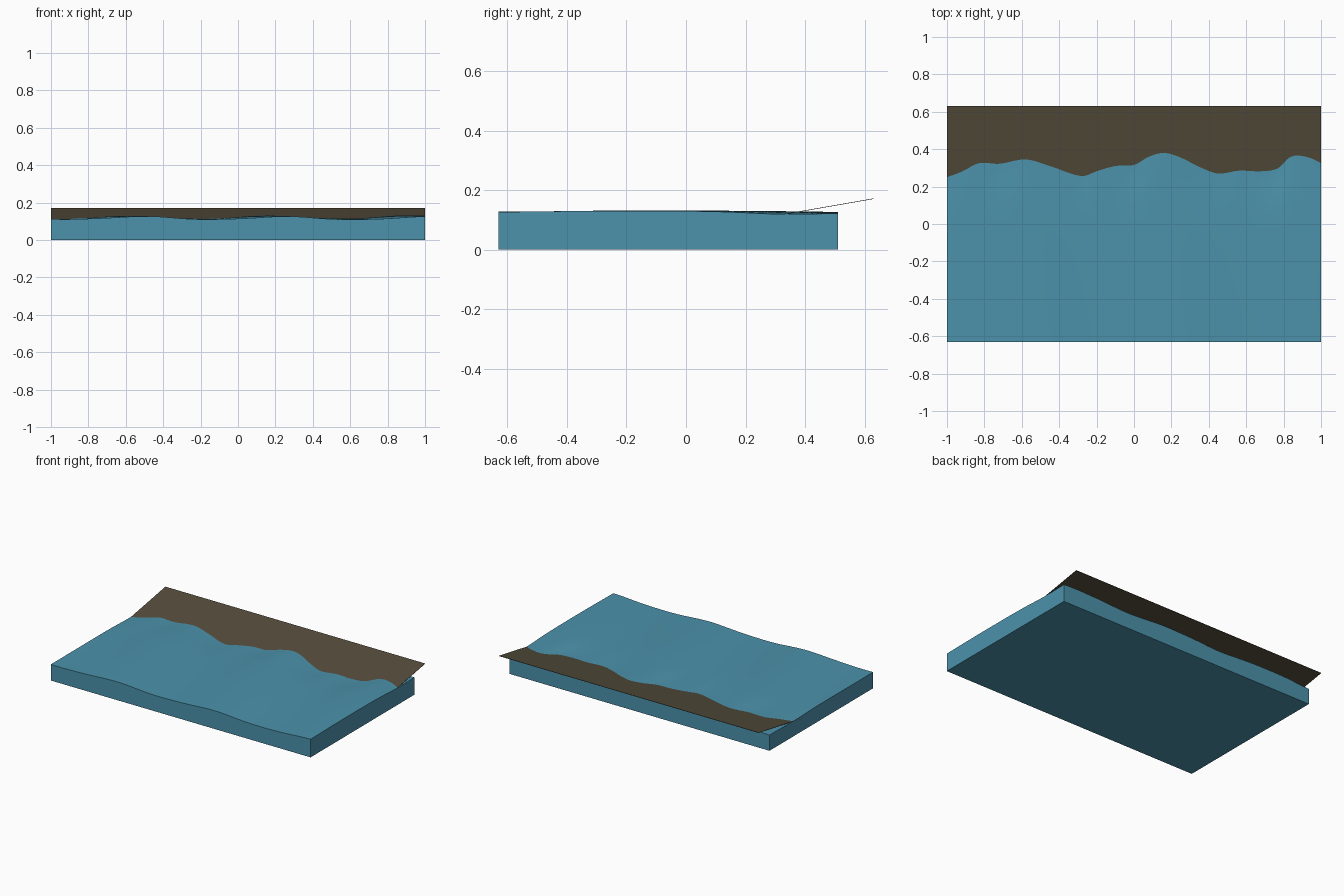
import bpy, bmesh, math

if "Cube" in bpy.data.objects:
    bpy.data.objects.remove(bpy.data.objects["Cube"])

def material(name, srgb):
    m = bpy.data.materials.new(name)
    m.diffuse_color = [((c / 255 + 0.055) / 1.055) ** 2.4 for c in srgb] + [1]
    m.use_nodes = True
    m.node_tree.nodes["Principled BSDF"].inputs["Base Color"].default_value = m.diffuse_color
    return m

def finish(bm, name, mat):
    me = bpy.data.meshes.new(name)
    bm.to_mesh(me)
    bm.free()
    ob = bpy.data.objects.new(name, me)
    bpy.context.collection.objects.link(ob)
    me.materials.append(mat)
    bpy.ops.object.select_all(action='DESELECT')
    ob.select_set(True)
    bpy.context.view_layer.objects.active = ob
    bpy.ops.object.shade_smooth_by_angle(angle=math.radians(30))
    return ob

# Shoreline as seen from above: (x, y)
SHORE = [(-1, .25), (-.92, .28), (-.83, .325), (-.72, .322), (-.58, .345), (-.45, .31),
         (-.28, .256), (-.2, .282), (-.1, .31), (0, .316), (.08, .36), (.16, .38),
         (.25, .355), (.35, .305), (.45, .27), (.56, .285), (.68, .282), (.77, .298),
         (.83, .355), (.88, .366), (.95, .35), (1, .325)]

def shore(x):
    for i in range(len(SHORE) - 1):
        (x0, y0), (x1, y1) = SHORE[i], SHORE[i + 1]
        if x <= x1 + 1e-6:
            t = (x - x0) / (x1 - x0)
            xa, ya = SHORE[max(i - 1, 0)]
            xb, yb = SHORE[min(i + 2, len(SHORE) - 1)]
            m0 = (y1 - ya) / (x1 - xa) * (x1 - x0)
            m1 = (yb - y0) / (xb - x0) * (x1 - x0)
            return ((2*t**3 - 3*t**2 + 1) * y0 + (t**3 - 2*t**2 + t) * m0
                    + (3*t**2 - 2*t**3) * y1 + (t**3 - t**2) * m1)
    return SHORE[-1][1]

def beach_z(y):
    return 0.172 - (0.63 - y) * 0.174

def swell(x, y):
    return (0.119 + 0.008 * math.cos(2 * math.pi * (x - 0.17 + 0.12 * y) / 0.76)
            + 0.004 * math.cos(3.2 * y) * (0.6 + 0.6 * x)
            + 0.0012 * math.sin(17 * x + 5 * y))

def water_z(x, y):
    ys = shore(x)
    near = math.exp(-((y - ys) / 0.16) ** 2)
    return swell(x, y) + near * (beach_z(ys) - swell(x, ys))

# Water block: flat base and sides with a rippled top
NX, NY, Y0, Y1 = 120, 70, -0.63, 0.51
bm = bmesh.new()
top = [[None] * (NY + 1) for _ in range(NX + 1)]
low = {}
for i in range(NX + 1):
    for j in range(NY + 1):
        x, y = -1 + 2 * i / NX, Y0 + (Y1 - Y0) * j / NY
        top[i][j] = bm.verts.new((x, y, water_z(x, y)))
for i in range(NX):
    for j in range(NY):
        bm.faces.new((top[i][j], top[i+1][j], top[i+1][j+1], top[i][j+1]))
rim = ([top[i][0] for i in range(NX)] + [top[NX][j] for j in range(NY)]
       + [top[i][NY] for i in range(NX, 0, -1)] + [top[0][j] for j in range(NY, 0, -1)])
base = [bm.verts.new((v.co.x, v.co.y, 0)) for v in rim]
for k in range(len(rim)):
    n = (k + 1) % len(rim)
    bm.faces.new((rim[k], base[k], base[n], rim[n]))
bm.faces.new(base[::-1])
bmesh.ops.recalc_face_normals(bm, faces=bm.faces)
finish(bm, "water", material("water blue", (76, 146, 171)))

# Beach: thin sloping sheet that dips below the water at the shoreline
bm = bmesh.new()
bmesh.ops.create_cube(bm, size=1)
for v in bm.verts:
    y = 0.63 if v.co.y > 0 else 0.16
    v.co = (2 * v.co.x, y, beach_z(y) - (0.002 if v.co.z < 0 else 0))
finish(bm, "beach", material("wet sand brown", (85, 77, 60)))
